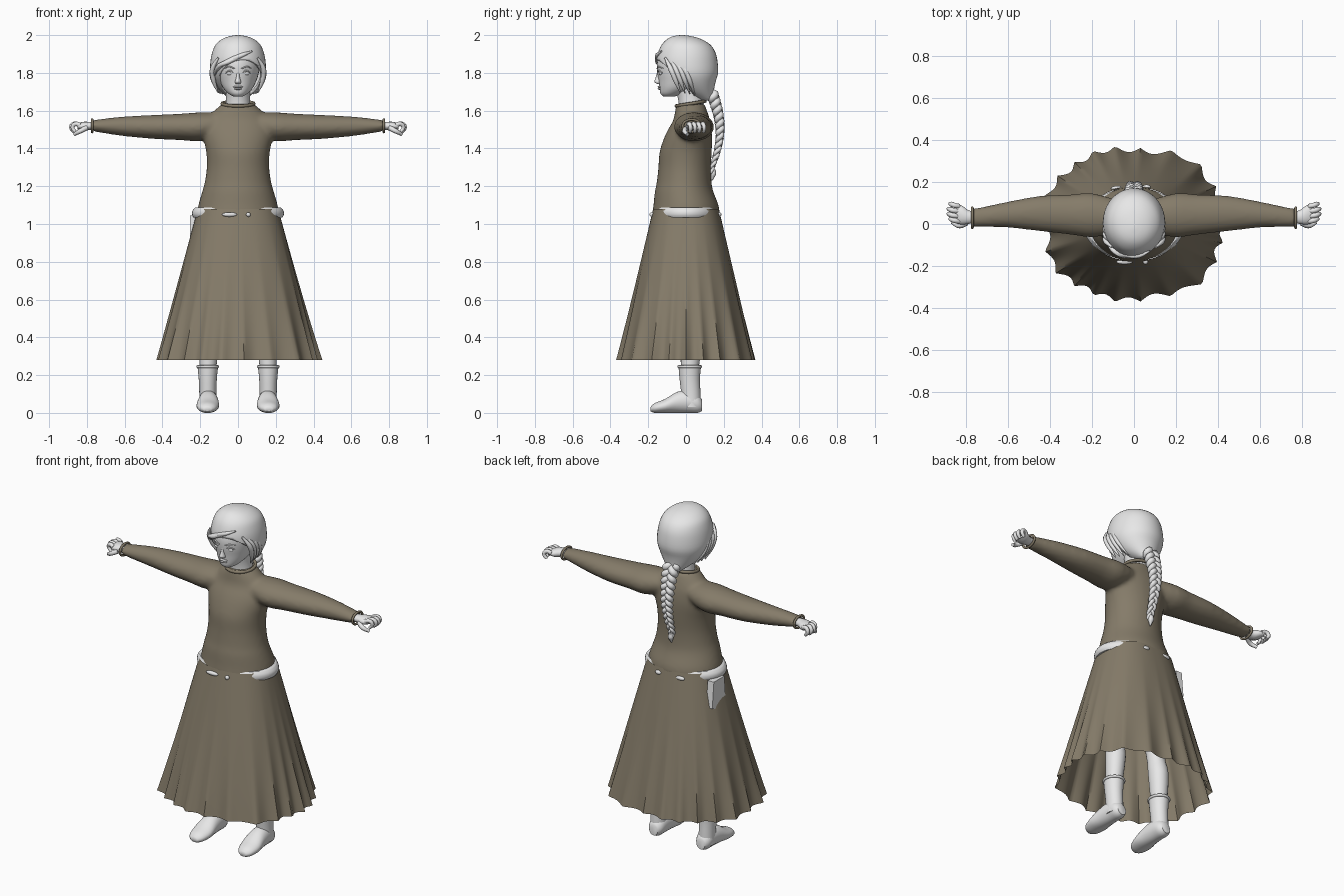
import bpy, bmesh, math
from mathutils import Vector

if "Cube" in bpy.data.objects:
    bpy.data.objects.remove(bpy.data.objects["Cube"])

def material(name, rgb):
    m = bpy.data.materials.new(name)
    m.diffuse_color = (*rgb, 1)
    m.use_nodes = True
    m.node_tree.nodes["Principled BSDF"].inputs["Base Color"].default_value = m.diffuse_color
    return m

BROWN = material("brown_cloth", (0.235, 0.2, 0.142))
GREY = material("light_grey", (0.8, 0.8, 0.8))

def finish(name, bm, mat, angle=50):
    bmesh.ops.recalc_face_normals(bm, faces=bm.faces)
    me = bpy.data.meshes.new(name)
    bm.to_mesh(me)
    bm.free()
    ob = bpy.data.objects.new(name, me)
    bpy.context.collection.objects.link(ob)
    me.materials.append(mat)
    select(ob)
    bpy.ops.object.shade_smooth_by_angle(angle=math.radians(angle))
    return ob

def select(ob):
    bpy.ops.object.select_all(action='DESELECT')
    ob.select_set(True)
    bpy.context.view_layer.objects.active = ob

def smooth_rows(rows, steps=3):
    """Catmull-Rom interpolation through rows of numbers."""
    out = []
    for i in range(len(rows) - 1):
        p0, p1, p2, p3 = (rows[min(max(i + k, 0), len(rows) - 1)] for k in (-1, 0, 1, 2))
        for s in range(steps):
            t = s / steps
            out.append([0.5 * (2 * b + (c - a) * t + (2 * a - 5 * b + 4 * c - d) * t * t
                               + (3 * b - a - 3 * c + d) * t ** 3)
                        for a, b, c, d in zip(p0, p1, p2, p3)])
    return out + [list(rows[-1])]

def loft_bm(rows, axis='z', n=32, side=1, bm=None):
    """Rows: position on axis, two centre values, two radii."""
    bm = bm or bmesh.new()
    rings = []
    for p, c1, c2, r1, r2 in smooth_rows(rows):
        ring = []
        for k in range(n):
            a = 2 * math.pi * k / n
            u, v = c1 + r1 * math.cos(a), c2 + r2 * math.sin(a)
            co = {'x': (p, u, v), 'y': (u, p, v), 'z': (u, v, p)}[axis]
            ring.append(bm.verts.new((co[0] * side, co[1], co[2])))
        rings.append(ring)
    for a, b in zip(rings, rings[1:]):
        for k in range(n):
            bm.faces.new((a[k], a[(k + 1) % n], b[(k + 1) % n], b[k]))
    bm.faces.new(rings[0])
    bm.faces.new(rings[-1])
    return bm

def loft(name, rows, mat, **kw):
    return finish(name, loft_bm(rows, **kw), mat)

def tube(name, pts, mat, cyclic=False, res=4):
    """Round tube through points of x, y, z, radius."""
    cu = bpy.data.curves.new(name, 'CURVE')
    cu.dimensions = '3D'
    cu.bevel_depth, cu.bevel_resolution, cu.resolution_u = 1, 2, res
    cu.use_fill_caps = True
    sp = cu.splines.new('BEZIER')
    sp.bezier_points.add(len(pts) - 1)
    sp.use_cyclic_u = cyclic
    for bp, (x, y, z, r) in zip(sp.bezier_points, pts):
        bp.co, bp.radius = (x, y, z), r
        bp.handle_left_type = bp.handle_right_type = 'AUTO'
    ob = bpy.data.objects.new(name, cu)
    bpy.context.collection.objects.link(ob)
    cu.materials.append(mat)
    select(ob)
    bpy.ops.object.convert(target='MESH')
    return bpy.context.object

def circle(cx, cy, z, rx, ry, r, tilt=0, n=16):
    return [(cx + rx * math.cos(a), cy + ry * math.sin(a), z + tilt * math.sin(a), r)
            for a in (2 * math.pi * k / n for k in range(n))]

def blob(name, loc, scale, mat):
    bm = bmesh.new()
    bmesh.ops.create_uvsphere(bm, u_segments=16, v_segments=10, radius=1)
    for v in bm.verts:
        v.co = Vector(c * s + l for c, s, l in zip(v.co, scale, loc))
    return finish(name, bm, mat)

# Bodice and sleeves fused into one smooth garment
bm = loft_bm([(1.05, 0, 0, .218, .18), (1.1, 0, 0, .21, .172), (1.17, 0, -.01, .19, .155),
              (1.22, 0, -.01, .176, .145), (1.3, 0, -.007, .165, .139), (1.38, 0, -.002, .168, .138),
              (1.45, 0, .01, .182, .128), (1.5, 0, .02, .185, .115), (1.55, 0, .03, .17, .097),
              (1.6, 0, .027, .125, .084), (1.635, 0, .024, .085, .074)], n=48)
for s in (-1, 1):
    loft_bm([(.08, .035, 1.53, .08, .06), (.2, .042, 1.515, .105, .076), (.3, .045, 1.514, .096, .07),
             (.45, .05, 1.514, .084, .063), (.6, .045, 1.517, .062, .052), (.7, .036, 1.519, .05, .04),
             (.77, .03, 1.52, .043, .029)], axis='x', side=s, bm=bm)
bodice = finish("bodice", bm, BROWN)
rm = bodice.modifiers.new("fuse", 'REMESH')
rm.mode, rm.voxel_size, rm.use_smooth_shade = 'VOXEL', 0.012, True
sm = bodice.modifiers.new("soften", 'SMOOTH')
sm.factor, sm.iterations = 0.5, 5
tube("collar", circle(0, .024, 1.637, .084, .076, .009, .012), BROWN, True)

# Skirt with folds that deepen toward the hem
bm = bmesh.new()
N, ROWS, grid = 176, 22, []
for j in range(ROWS + 1):
    t = j / ROWS
    row = []
    for k in range(N):
        a = 2 * math.pi * k / N
        c, s = math.cos(a), math.sin(a)
        box = (abs(c) ** 2.35 + abs(s) ** 2.35) ** (-1 / 2.35)
        fold = 1 - 2 * abs(math.sin(11 * a + .8 * math.sin(3 * a)))
        f = box * (1 + t ** 2 * (.035 * fold + .02 * math.sin(7 * a + 1)) - .025 * t)
        row.append(bm.verts.new(((.213 + .222 * t) * f * c, (.174 + .192 * t) * f * s, 1.08 - .8 * t)))
    grid.append(row)
for a, b in zip(grid, grid[1:]):
    for k in range(N):
        bm.faces.new((a[k], a[(k + 1) % N], b[(k + 1) % N], b[k]))
finish("skirt", bm, BROWN)

# Belt showing at the hips, small belt patches and hip pouch
loft("belt", [(1.035, 0, 0, .236, .17), (1.05, 0, 0, .243, .174), (1.07, 0, 0, .241, .172),
              (1.088, 0, 0, .226, .165)], GREY, n=48)
for x, y, w in ((-.045, -.181, .04), (.055, -.181, .012), (-.08, .17, .03), (.06, .176, .02)):
    blob("belt_patch", (x, y, 1.05), (w, .012, .012), GREY)
bm = bmesh.new()
bmesh.ops.create_cube(bm, size=1)
for v in bm.verts:
    low = v.co.z < 0
    v.co = (-.235 + v.co.x * .04, .05 + v.co.y * (.13 if low else .1), .955 + v.co.z * .18 + (v.co.y * .05 if low else 0))
finish("pouch", bm, GREY, 30)

for s in (-1, 1):
    # Sleeve cuffs and hands with curled fingers
    tube("cuff", [(s * .772, .03 + .047 * math.cos(a), 1.52 + .033 * math.sin(a), .007)
                  for a in (math.pi * k / 6 for k in range(12))], BROWN, True)
    loft("palm", [(.755, .03, 1.52, .028, .02), (.79, .033, 1.519, .032, .022),
                  (.82, .042, 1.517, .045, .024), (.85, .05, 1.518, .045, .016)],
         GREY, axis='x', side=s, n=16)
    for i in range(4):
        y = .012 + .024 * i
        d = .008 * abs(i - 1.5)
        tube("finger", [(s * .835, y, 1.522, .012), (s * (.872 - d), y + .006, 1.53, .012),
                        (s * (.888 - d), y + .012, 1.512, .011), (s * (.872 - d), y + .01, 1.487, .009)], GREY)
    tube("thumb", [(s * .8, .005, 1.51, .014), (s * .835, -.008, 1.492, .013),
                   (s * .868, .008, 1.474, .009)], GREY)
    # Legs, boots and boot trim
    loft("leg", [(.22, s * .16, .02, .043, .046), (.4, s * .152, .025, .055, .058),
                 (.52, s * .145, .01, .05, .052), (.75, s * .125, .005, .075, .08),
                 (.95, s * .11, 0, .085, .09)], GREY, n=20)
    loft("boot_shaft", [(.03, s * .16, .03, .046, .05), (.1, s * .16, .026, .045, .051),
                        (.18, s * .16, .02, .048, .054), (.25, s * .16, .02, .055, .06)], GREY, n=24)
    tube("boot_trim", circle(s * .16, .02, .245, .053, .058, .008), GREY, True)
    loft("foot", [(-.187, s * .162, .02, .02, .012), (-.165, s * .162, .026, .045, .026),
                  (-.11, s * .16, .037, .06, .037), (-.05, s * .158, .055, .055, .055),
                  (.01, s * .157, .06, .05, .06), (.06, s * .157, .05, .045, .05),
                  (.085, s * .157, .04, .028, .03)], GREY, axis='y', n=24)

# Neck and head
loft("neck", [(1.58, 0, .03, .075, .07), (1.65, 0, .025, .063, .065), (1.74, 0, .01, .064, .07)], GREY)
loft("head", [(1.675, 0, -.09, .025, .03), (1.69, 0, -.075, .05, .06), (1.72, 0, -.045, .078, .095),
              (1.76, 0, -.02, .098, .125), (1.8, 0, -.012, .11, .14), (1.85, 0, -.008, .118, .146),
              (1.9, 0, -.005, .115, .135), (1.95, 0, 0, .08, .1), (1.975, 0, 0, .03, .04)], GREY)
loft("nose", [(1.742, 0, -.142, .012, .01), (1.752, 0, -.146, .017, .022), (1.775, 0, -.145, .01, .016),
              (1.805, 0, -.143, .007, .009)], GREY, n=12)
for z, w in ((1.726, .026), (1.716, .022)):
    blob("lip", (0, -.138, z), (w, .012, .006), GREY)
for s in (-1, 1):
    blob("eye", (s * .042, -.134, 1.797), (.019, .01, .01), GREY)
    tube("eyelid", [(s * .02, -.146, 1.8, .003), (s * .042, -.144, 1.812, .004), (s * .066, -.125, 1.8, .003)], GREY)
    tube("eyebrow", [(s * .018, -.153, 1.822, .003), (s * .045, -.147, 1.832, .004),
                     (s * .075, -.12, 1.824, .002)], GREY)

# Hair cap, cut open around the face
bm = loft_bm([(1.655, 0, .11, .035, .035), (1.7, 0, .055, .09, .092), (1.75, 0, .028, .128, .128),
              (1.8, 0, .012, .147, .158), (1.86, 0, .005, .146, .162), (1.91, 0, .004, .136, .151),
              (1.95, 0, 0, .118, .128), (1.98, 0, -.01, .082, .088), (1.995, 0, -.02, .04, .045),
              (2.0, 0, -.02, .008, .008)], n=40)
bmesh.ops.bisect_plane(bm, geom=bm.verts[:] + bm.edges[:] + bm.faces[:], plane_co=(0, .02, 1.69),
                       plane_no=Vector((-.2, 1, 1)).normalized(), clear_inner=True)
hair = finish("hair_cap", bm, GREY)
sol = hair.modifiers.new("thickness", 'SOLIDIFY')
sol.thickness, sol.offset = .014, -1

# Side-swept fringe and temple locks
for i in range(5):
    d = .016 * i
    tube("fringe_lock", [(.075 - d, -.13 - d * .1, 1.915 - d * .3, .004), (.02 - d, -.152, 1.893 - d * .5, .012),
                         (-.05 - d * .8, -.143 + d * .3, 1.862 - d * .4, .012),
                         (-.1 - d * .5, -.105 + d * .8, 1.815 - d * .6, .003)], GREY)
for s in (-1, 1):
    for i in range(4):
        d = .025 * i
        tube("temple_lock", [(s * .105, -.11 + d, 1.88, .006), (s * .135, -.08 + d, 1.82, .014),
                             (s * .13, -.055 + d, 1.76, .013), (s * (.105 - d * .3), -.03 + d, 1.695 - d * .1, .003)], GREY)

# Three-strand braid down the back
for k in range(3):
    pts = []
    for i in range(49):
        t = i / 48
        ph = t * 8 * math.pi + k * 2 * math.pi / 3
        w = (1 - .6 * t) * (1 if i else .6)
        pts.append((.032 * w * math.sin(ph), .135 + .045 * math.sin(math.pi * min(1, t * 1.05)) + .014 * w * math.sin(2 * ph),
                    1.7 - .43 * t, .021 * w))
    tube("braid_strand", pts, GREY, res=3)
tube("braid_tip", [(0, .145, 1.29, .012), (0, .143, 1.265, .017), (0, .137, 1.23, .003)], GREY)
